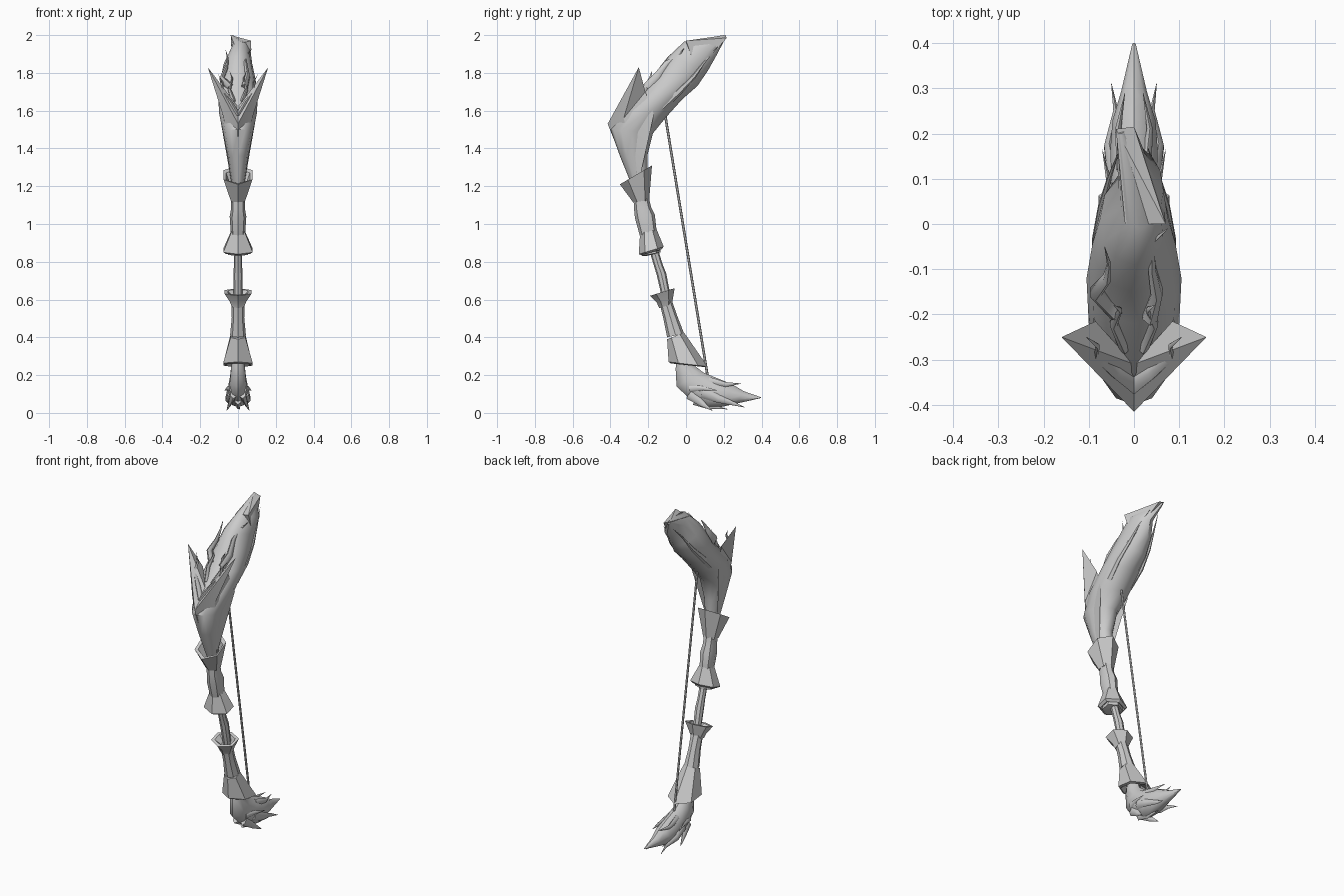
import bpy, bmesh, math
from mathutils import Vector

grey = bpy.data.materials.new("grey")
grey.diffuse_color = (0.6, 0.6, 0.6, 1)


def finish(name, bm, angle=40):
    bmesh.ops.remove_doubles(bm, verts=bm.verts, dist=0.0005)
    bmesh.ops.recalc_face_normals(bm, faces=bm.faces)
    me = bpy.data.meshes.new(name)
    bm.to_mesh(me)
    bm.free()
    me.materials.append(grey)
    ob = bpy.data.objects.new(name, me)
    bpy.context.collection.objects.link(ob)
    bpy.ops.object.select_all(action='DESELECT')
    ob.select_set(True)
    bpy.context.view_layer.objects.active = ob
    bpy.ops.object.shade_smooth_by_angle(angle=math.radians(angle))
    return ob


def skin(bm, rings):
    """Bridge rings of points and cap both ends."""
    loops = [[bm.verts.new(p) for p in r] for r in rings]
    n = len(loops[0])
    for a, b in zip(loops, loops[1:]):
        for i in range(n):
            j = (i + 1) % n
            bm.faces.new((a[i], a[j], b[j], b[i]))
    bm.faces.new(loops[0])
    bm.faces.new(loops[-1])


def loft(name, rows, n=8, angle=40):
    """Each row: front (y, z), back (y, z), half width, optional x offset."""
    rings = []
    for fy, fz, by, bz, w, *cx in rows:
        f, b = Vector((0, fy, fz)), Vector((0, by, bz))
        mid, half = (f + b) / 2, (f - b) / 2
        x0 = Vector((cx[0] if cx else 0, 0, 0))
        rings.append([mid + x0 + half * math.cos(t) + Vector((w * math.sin(t), 0, 0))
                      for t in (2 * math.pi * i / n for i in range(n))])
    bm = bmesh.new()
    skin(bm, rings)
    return finish(name, bm, angle)


def flame(name, pts, r, flat=0.6):
    """Tapered curl through points, fat near the root and ending in a tip."""
    pts = [Vector(p) for p in pts]
    rings = []
    for i, p in enumerate(pts):
        d = (pts[min(i + 1, len(pts) - 1)] - pts[max(i - 1, 0)]).normalized()
        u = d.cross(Vector((1, 0, 0))).normalized()
        v = d.cross(u)
        k = r * max(1 - i / (len(pts) - 1), 0.03)
        rings.append([p + u * k * math.cos(t) + v * k * flat * math.sin(t)
                      for t in (2 * math.pi * j / 6 for j in range(6))])
    bm = bmesh.new()
    skin(bm, rings)
    return finish(name, bm, 50)


def flame_pair(name, pts, r, flat=0.6):
    for s, side in ((1, "right"), (-1, "left")):
        flame(name + "_" + side, [(s * x, y, z) for x, y, z in pts], r, flat)


# Upper limb, swept backwards to a slanted point
loft("upper_limb", [
    (-.285, 1.20, -.205, 1.20, .03),
    (-.35, 1.36, -.205, 1.36, .055),
    (-.40, 1.50, -.175, 1.48, .08),
    (-.33, 1.61, -.11, 1.56, .10),
    (-.22, 1.71, -.02, 1.66, .105),
    (-.15, 1.81, .06, 1.73, .092),
    (-.09, 1.89, .115, 1.81, .075),
    (-.01, 1.965, .16, 1.89, .05, .015),
    (.20, 2.0, .21, 1.985, .008, -.03)], 12)
# Slanted blade edge on the limb point
bm = bmesh.new()
vs = [bm.verts.new(p) for p in ((-.04, .21, 2.0), (.07, 0, 1.97), (.065, .06, 1.80),
                                (.0, .215, 1.985), (-.02, .0, 1.95))]
for f in ((0, 1, 4), (0, 3, 1), (3, 2, 1), (4, 1, 2), (0, 4, 2), (0, 2, 3)):
    bm.faces.new([vs[i] for i in f])
finish("limb_blade", bm, 20)

# Pointed collar wrapping the front of the upper limb
bm = bmesh.new()
for s in (1, -1):
    outer = [(0, -.415, 1.53), (.16, -.25, 1.83), (.085, -.215, 1.70),
             (.098, -.17, 1.58), (.035, -.25, 1.22), (0, -.29, 1.22)]
    o = [bm.verts.new((s * x, y, z)) for x, y, z in outer]
    c = bm.verts.new((s * .075, -.33, 1.56))
    for i in range(6):
        bm.faces.new((c, o[i], o[(i + 1) % 6]))
    inner = bm.verts.new((0, -.31, 1.62))
    bm.faces.new((o[0], inner, o[1]))
    bm.faces.new((inner, o[2], o[1]))
finish("front_collar", bm, 30)

# Flames inside the collar and along the limb
flame_pair("collar_flame", [(0, -.35, 1.57), (.04, -.325, 1.64), (.085, -.29, 1.70),
                            (.08, -.27, 1.75), (.105, -.25, 1.79)], .028)
flame_pair("inner_flame", [(.02, -.27, 1.64), (.045, -.22, 1.71),
                           (.03, -.19, 1.77), (.045, -.18, 1.81)], .022)
flame("left_limb_flame", [(-.04, -.19, 1.72), (-.085, -.15, 1.77), (-.06, -.12, 1.83),
                          (-.055, -.09, 1.88), (-.065, -.05, 1.92)], .032)
flame("right_limb_flame", [(.035, -.20, 1.72), (.05, -.15, 1.78), (.04, -.10, 1.85),
                           (.04, -.04, 1.89), (.075, -.01, 1.93)], .032)
flame_pair("side_flame", [(.07, -.13, 1.62), (.08, -.04, 1.70), (.07, .04, 1.78),
                          (.055, .1, 1.86), (.03, .17, 1.94)], .025, .8)

# Upper grip: flared cuff, waist and bell, with hollow rims
loft("upper_cuff", [
    (-.28, 1.115, -.195, 1.125, .042), (-.35, 1.21, -.18, 1.31, .088),
    (-.325, 1.215, -.2, 1.29, .072), (-.29, 1.16, -.21, 1.18, .035)], 6, 25)
loft("upper_grip", [
    (-.278, 1.14, -.197, 1.14, .038), (-.275, 1.08, -.185, 1.09, .036),
    (-.27, 1.03, -.165, 1.05, .044), (-.245, .94, -.155, .96, .038)], 8)
loft("upper_bell", [
    (-.243, .955, -.155, .97, .04), (-.25, .84, -.118, .88, .09),
    (-.235, .835, -.13, .865, .075), (-.21, .88, -.16, .89, .03)], 6, 25)
loft("bell_rim", [
    (-.225, .87, -.135, .885, .055), (-.235, .832, -.135, .85, .06),
    (-.21, .83, -.155, .845, .035)], 6, 25)

# Thin handle rod
loft("handle_rod", [
    (-.20, .88, -.155, .89, .022), (-.17, .78, -.125, .79, .021),
    (-.155, .73, -.105, .74, .025), (-.125, .60, -.08, .61, .022)], 8)

# Lower grip: cuff, shaft and long skirt
loft("lower_cuff", [
    (-.142, .555, -.075, .575, .037), (-.155, .585, -.07, .60, .05),
    (-.19, .62, -.06, .66, .082), (-.17, .625, -.078, .655, .062),
    (-.14, .60, -.09, .615, .03)], 6, 25)
loft("lower_shaft", [
    (-.14, .58, -.073, .59, .035), (-.12, .50, -.045, .51, .033),
    (-.10, .40, -.01, .42, .042)], 8)
loft("lower_skirt", [
    (-.10, .39, -.01, .425, .045), (-.092, .27, .115, .245, .09),
    (-.08, .262, .095, .243, .075), (-.05, .30, .02, .30, .03)], 6, 25)

# Lower horn curling back
loft("lower_horn", [
    (-.045, .32, .02, .32, .03), (-.055, .235, .045, .25, .038),
    (-.05, .14, .09, .215, .045), (.02, .075, .15, .19, .053),
    (.10, .03, .20, .17, .055), (.18, .03, .255, .145, .05),
    (.27, .05, .305, .115, .03), (.395, .078, .40, .082, .004)], 10)
flame_pair("horn_lower_spike", [(.025, .02, .10), (.045, .09, .045), (.06, .14, .012)], .03)
flame_pair("horn_side_spike", [(.04, .09, .11), (.055, .17, .075), (.04, .25, .05),
                               (.05, .31, .03)], .032)
flame_pair("horn_upper_spike", [(.025, .12, .165), (.035, .21, .15), (.02, .29, .155)], .026)
flame_pair("horn_cheek_spike", [(.035, .02, .13), (.055, .09, .13), (.07, .165, .12)], .022)
flame("horn_keel_spike", [(0, .05, .07), (.0, .12, .035), (.01, .22, .02)], .03)

# Bow string
loft("string", [(-.117, 1.575, -.103, 1.575, .006), (.108, .19, .122, .19, .006)], 6)
